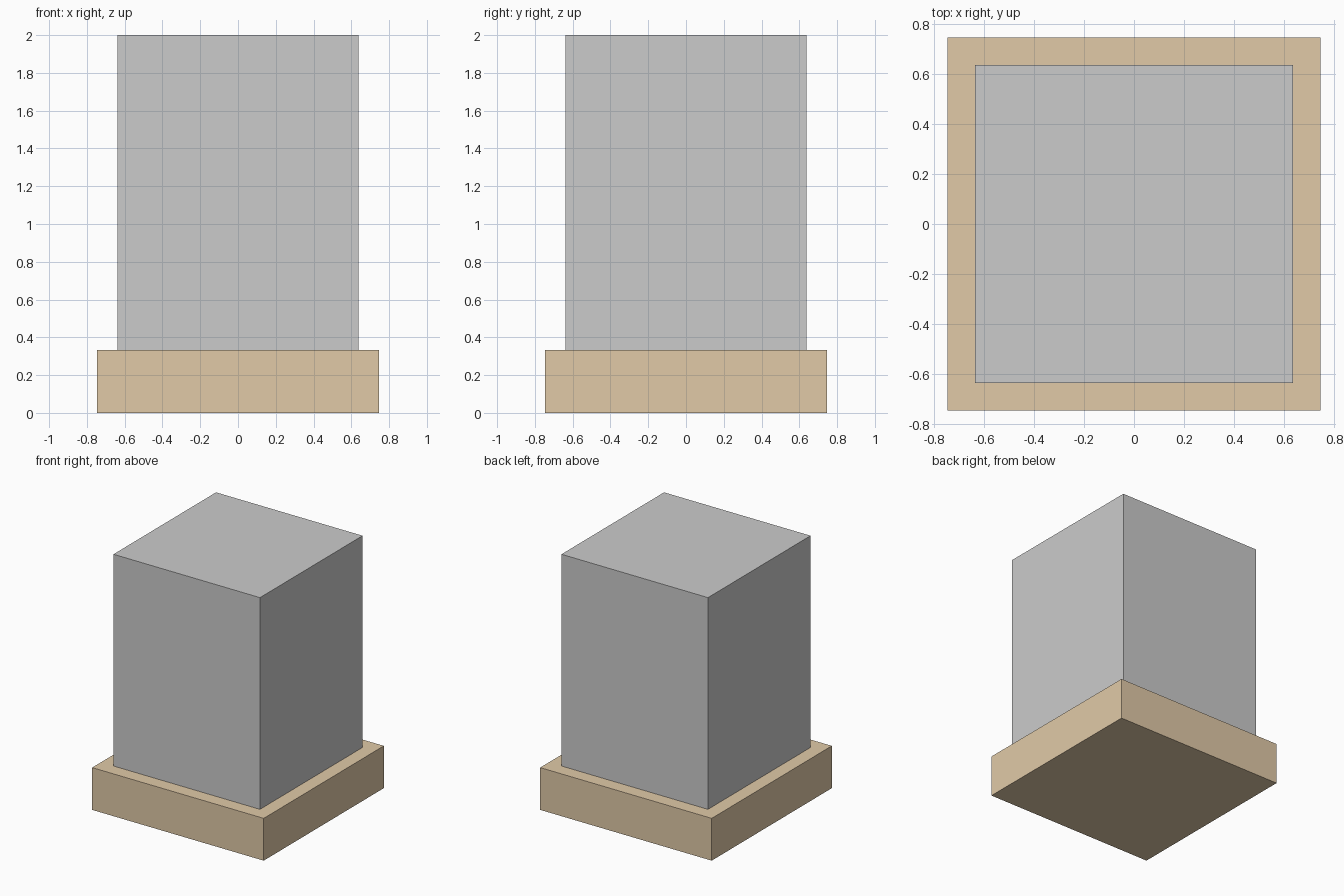
import bpy

if "Cube" in bpy.data.objects:
    bpy.data.objects.remove(bpy.data.objects["Cube"])


def box(name, width, z0, z1):
    """Square block centred on the z axis, from z0 to z1."""
    bpy.ops.mesh.primitive_cube_add(size=1, location=(0, 0, (z0 + z1) / 2))
    obj = bpy.context.object
    obj.name = name
    obj.scale = (width, width, z1 - z0)
    bpy.ops.object.transform_apply(location=False, rotation=False, scale=True)
    return obj


BASE_HEIGHT = 0.333

# Wide tan plinth
base = box("base", 1.494, 0, BASE_HEIGHT)
tan = bpy.data.materials.new("tan")
tan.diffuse_color = (0.75, 0.59, 0.39, 1)
tan.use_nodes = True
tan.node_tree.nodes["Principled BSDF"].inputs["Base Color"].default_value = tan.diffuse_color
base.data.materials.append(tan)

# Tall grey block standing on the plinth
box("block", 1.276, BASE_HEIGHT, 2)
